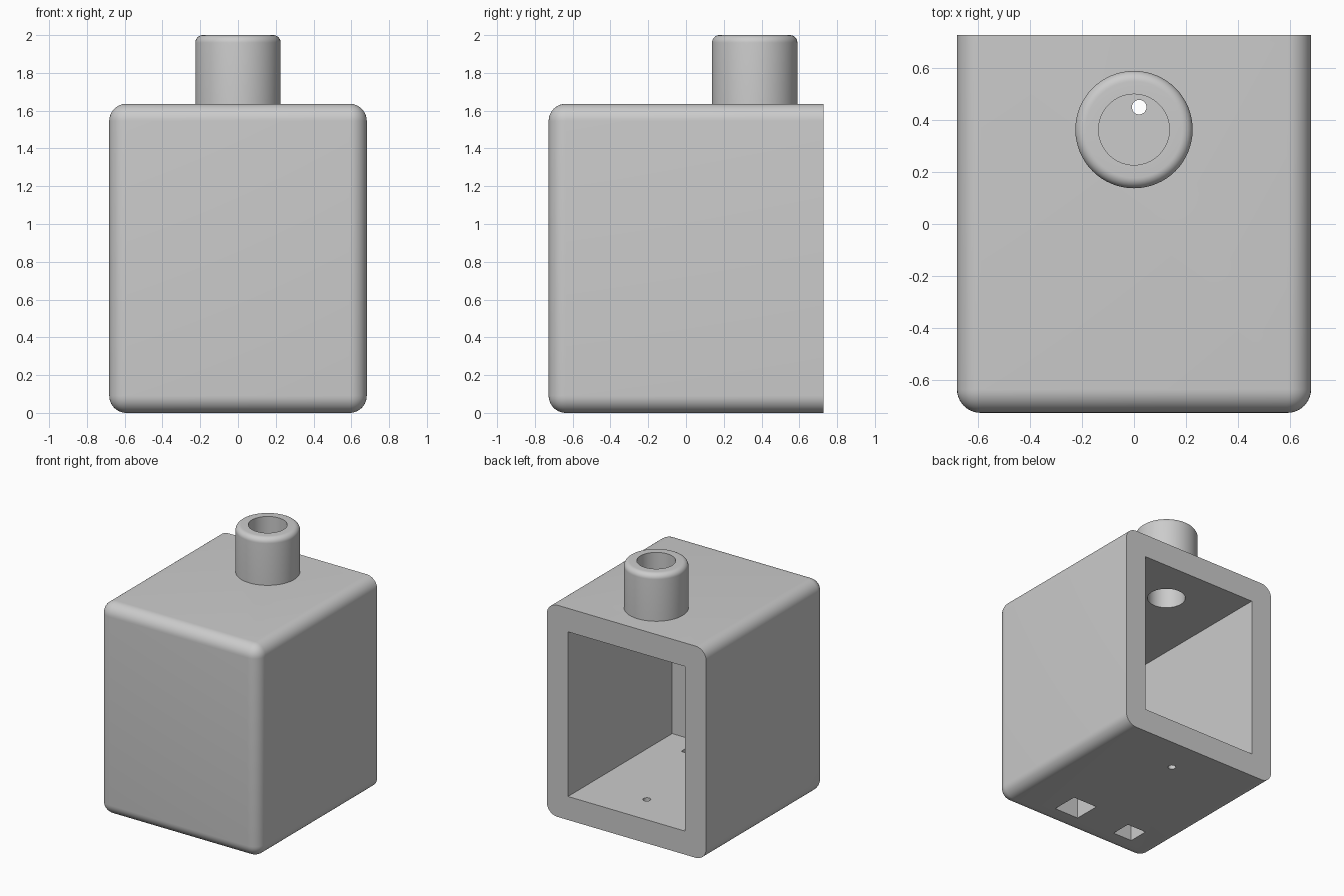
import bpy, bmesh, math
from mathutils import Matrix

cube = bpy.data.objects.get("Cube")
if cube:
    bpy.data.objects.remove(cube, do_unlink=True)

U = 2 / 22                        # module: wall is 2, body is 15 x 16 x 18
W, D, H = 15 * U, 16 * U, 18 * U
WALL = 2 * U
NECK_Y = 4 * U
NECK_R, BORE_R, LIP_R = 0.226, 1.5 * U, 0.04

grey = bpy.data.materials.new("light grey")
grey.use_nodes = True
grey.diffuse_color = (0.6, 0.6, 0.6, 1)
grey.node_tree.nodes["Principled BSDF"].inputs["Base Color"].default_value = (0.6, 0.6, 0.6, 1)


def finish(name, bm):
    bmesh.ops.recalc_face_normals(bm, faces=bm.faces)
    mesh = bpy.data.meshes.new(name)
    bm.to_mesh(mesh)
    bm.free()
    mesh.materials.append(grey)
    obj = bpy.data.objects.new(name, mesh)
    bpy.context.collection.objects.link(obj)
    return obj


def box_mesh(x0, x1, y0, y1, z0, z1):
    bm = bmesh.new()
    bmesh.ops.create_cube(bm, size=1)
    bmesh.ops.scale(bm, vec=(x1 - x0, y1 - y0, z1 - z0), verts=bm.verts)
    bmesh.ops.translate(bm, vec=((x0 + x1) / 2, (y0 + y1) / 2, (z0 + z1) / 2), verts=bm.verts)
    return bm


def rod_mesh(x, y, z0, z1, radius, sides):
    bm = bmesh.new()
    bmesh.ops.create_cone(bm, cap_ends=True, segments=sides, radius1=radius, radius2=radius,
                          depth=z1 - z0, matrix=Matrix.Translation((x, y, (z0 + z1) / 2)))
    return bm


def smooth(obj):
    bpy.ops.object.select_all(action='DESELECT')
    obj.select_set(True)
    bpy.context.view_layer.objects.active = obj
    bpy.ops.object.shade_smooth_by_angle(angle=math.radians(30))


# Body: every edge rounded except those around the open back
bm = box_mesh(-W / 2, W / 2, -D / 2, D / 2, 0, H)
rounded = [e for e in bm.edges if min(v.co.y for v in e.verts) < 0]
bmesh.ops.bevel(bm, geom=rounded, offset=U, segments=10, profile=0.5, affect='EDGES')
body = finish("body", bm)

# Cavity, neck bore, two square floor holes and a round floor hole
inner_front = -D / 2 + WALL
cutters = [
    finish("cavity_cutter", box_mesh(-W / 2 + WALL, W / 2 - WALL, inner_front, D, WALL, H - WALL)),
    finish("bore_cutter", rod_mesh(0, NECK_Y, H - 1.5 * WALL, H + WALL, BORE_R, 64)),
    finish("large_hole_cutter", box_mesh(0.07, 0.28, -0.55, -0.34, -WALL, 1.5 * WALL)),
    finish("small_hole_cutter", box_mesh(-0.435, -0.27, -0.55, -0.39, -WALL, 1.5 * WALL)),
    finish("round_hole_cutter", rod_mesh(0.02, 0.45, -WALL, 1.5 * WALL, 0.028, 32)),
]
bpy.context.view_layer.objects.active = body
for cutter in cutters:
    cutter.hide_render = True
    cut = body.modifiers.new(cutter.name, 'BOOLEAN')
    cut.operation = 'DIFFERENCE'
    cut.solver = 'EXACT'
    cut.object = cutter
    bpy.ops.object.modifier_apply(modifier=cut.name)
for cutter in cutters:
    bpy.data.objects.remove(cutter, do_unlink=True)
smooth(body)

# Neck: turned tube with a rounded outer lip and a sharp bore
profile = [(NECK_R, H)]
for i in range(9):
    a = math.pi / 2 * i / 8
    profile.append((NECK_R - LIP_R + LIP_R * math.cos(a), 2 - LIP_R + LIP_R * math.sin(a)))
profile += [(BORE_R, 2), (BORE_R, H)]
bm = bmesh.new()
verts = [bm.verts.new((r, NECK_Y, z)) for r, z in profile]
edges = [bm.edges.new(pair) for pair in zip(verts, verts[1:])]
bmesh.ops.spin(bm, geom=verts + edges, cent=(0, NECK_Y, 0), axis=(0, 0, 1),
               angle=2 * math.pi, steps=64, use_duplicate=False)
bmesh.ops.remove_doubles(bm, verts=bm.verts, dist=0.0001)
smooth(finish("neck", bm))
